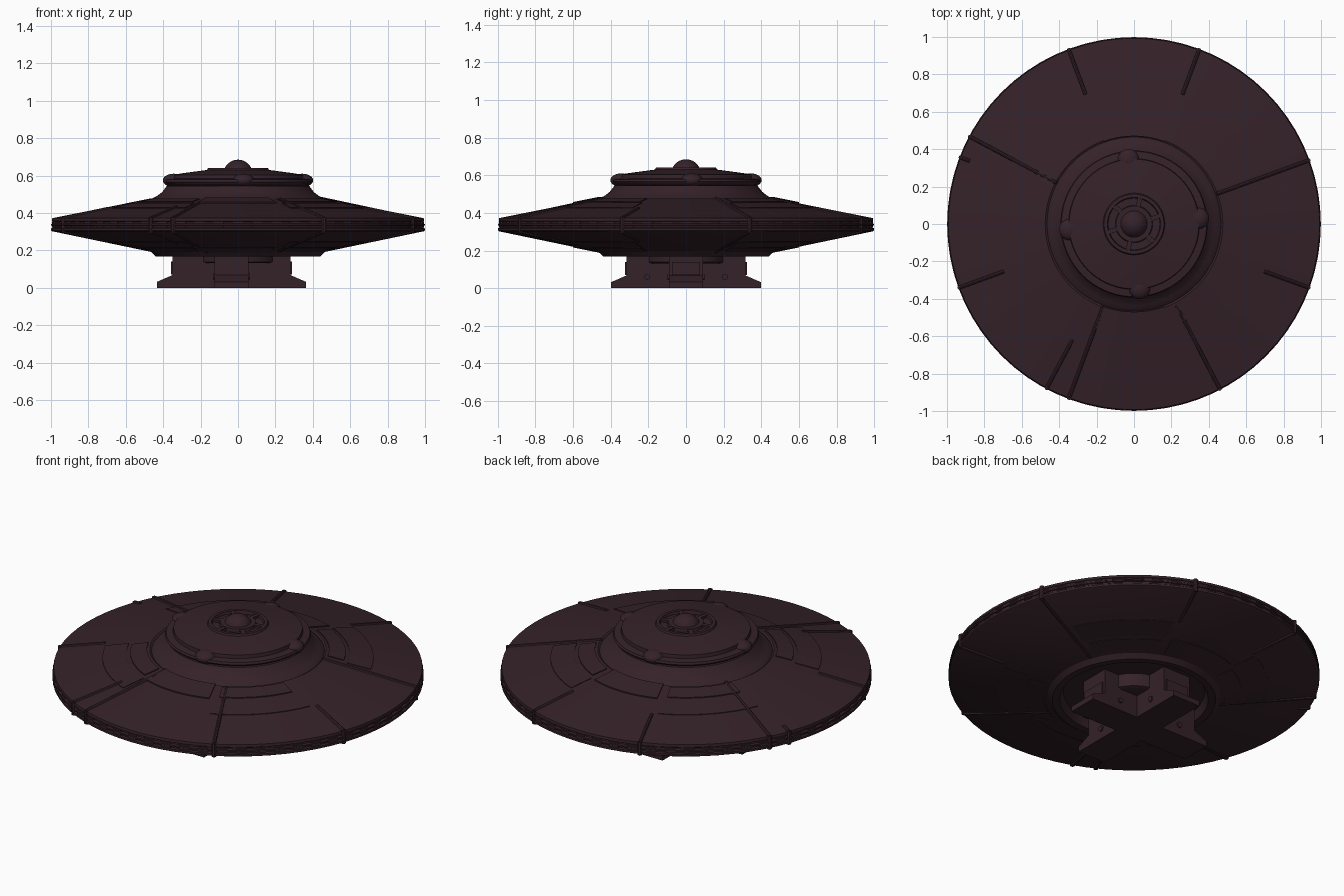
import bpy, bmesh
from math import sin, cos, pi, radians
from mathutils import Matrix, Vector

if "Cube" in bpy.data.objects:
    bpy.data.objects.remove(bpy.data.objects["Cube"])

mat = bpy.data.materials.new("dark_metal")
mat.diffuse_color = (0.035, 0.016, 0.022, 1)
mat.use_nodes = True
mat.node_tree.nodes["Principled BSDF"].inputs["Base Color"].default_value = mat.diffuse_color


def finish(name, bm, smooth=True):
    bmesh.ops.recalc_face_normals(bm, faces=bm.faces[:])
    me = bpy.data.meshes.new(name)
    bm.to_mesh(me)
    bm.free()
    ob = bpy.data.objects.new(name, me)
    bpy.context.collection.objects.link(ob)
    me.materials.append(mat)
    if smooth:
        bpy.ops.object.select_all(action='DESELECT')
        ob.select_set(True)
        bpy.context.view_layer.objects.active = ob
        bpy.ops.object.shade_smooth_by_angle(angle=radians(25))
    return ob


def lathe(name, profile, n=72):
    bm = bmesh.new()
    vs = [bm.verts.new((r, 0, z)) for r, z in profile]
    es = [bm.edges.new(p) for p in zip(vs, vs[1:])]
    bmesh.ops.spin(bm, geom=vs + es, cent=(0, 0, 0), axis=(0, 0, 1),
                   angle=2 * pi, steps=n, use_duplicate=False)
    bmesh.ops.remove_doubles(bm, verts=bm.verts[:], dist=1e-4)
    return finish(name, bm)


def top_z(r):
    return 0.372 + (0.993 - r) * 0.2


def low_z(r):
    return 0.302 - (0.993 - r) * 0.2


def sector(bm, a0, a1, r0, r1, surf, h):
    """Thin plate lying on a conical hull surface, between two angles."""
    n = max(1, round((a1 - a0) / 5))
    rings = []
    for i in range(n + 1):
        a = radians(a0 + (a1 - a0) * i / n)
        pts = [(r0, -h), (r1, -h), (r1, h), (r0, h)]
        rings.append([bm.verts.new((r * cos(a), r * sin(a), surf(r) + d)) for r, d in pts])
    for p, q in zip(rings, rings[1:]):
        for k in range(4):
            m = (k + 1) % 4
            bm.faces.new((p[k], p[m], q[m], q[k]))
    bm.faces.new(rings[0])
    bm.faces.new(rings[-1])


def box(bm, size, loc, ang=0):
    m = (Matrix.Rotation(ang, 4, 'Z') @ Matrix.Translation(loc)
         @ Matrix.Diagonal((*size, 1)))
    bmesh.ops.create_cube(bm, size=1, matrix=m)


def rod(bm, p, q, rad, seg=8):
    p, q = Vector(p), Vector(q)
    d = q - p
    m = Matrix.Translation((p + q) / 2) @ d.to_track_quat('Z', 'Y').to_matrix().to_4x4()
    bmesh.ops.create_cone(bm, cap_ends=True, segments=seg, radius1=rad, radius2=rad,
                          depth=d.length, matrix=m)


# Saucer hull with grooved rim and hollow underside
lathe("saucer_hull", [
    (0, 0.215), (0.38, 0.215), (0.40, 0.17), (0.44, 0.168), (0.465, 0.192),
    (0.993, 0.302), (0.999, 0.306), (0.999, 0.318), (0.988, 0.322), (0.988, 0.330),
    (0.999, 0.333), (0.999, 0.341), (0.988, 0.345), (0.988, 0.353), (0.995, 0.357),
    (0.993, 0.372), (0.475, 0.476), (0.465, 0.470), (0.455, 0.480), (0.435, 0.489),
    (0.405, 0.512), (0.38, 0.545), (0.30, 0.55), (0, 0.55)])

# Upper deck with central hub
lathe("upper_deck", [
    (0, 0.545), (0.36, 0.545), (0.385, 0.556), (0.393, 0.566), (0.388, 0.578),
    (0.35, 0.584), (0.347, 0.604), (0.30, 0.612), (0.165, 0.630), (0.16, 0.640),
    (0.142, 0.640), (0.138, 0.624), (0.10, 0.624), (0.096, 0.640), (0, 0.640)])
bm = bmesh.new()
for i in range(6):
    box(bm, (0.05, 0.025, 0.02), (0.12, 0, 0.628), i * pi / 3 + 0.3)
finish("hub_spokes", bm, False)


# Domes on top
def dome(name, loc, r, squash=1.0):
    bm = bmesh.new()
    bmesh.ops.create_uvsphere(bm, u_segments=24, v_segments=14, radius=r,
                              matrix=Matrix.Translation(loc) @ Matrix.Diagonal((1, 1, squash, 1)))
    finish(name, bm)


dome("top_dome", (0, 0, 0.606), 0.079)
for i in range(4):
    a = radians(5 + 90 * i)
    dome(f"side_dome_{i + 1}", (0.345 * cos(a), 0.345 * sin(a), 0.574), 0.058, 0.62)

# Raised hull plates, above and below
bm = bmesh.new()
for surf in (top_z, low_z):
    for c in (90, 270):
        sector(bm, c - 20, c + 20, 0.47, 0.60, surf, 0.007)
    for c in (45, 135, 225, 315):
        sector(bm, c - 22, c + 22, 0.60, 0.73, surf, 0.004)
        sector(bm, c - 20, c + 20, 0.49, 0.58, surf, 0.006)
finish("hull_plates", bm, False)

# Radial seam ribs ending in rim knobs: (angle, inner radius)
bm = bmesh.new()
ribs = [(20, 0.47), (69.5, 0.74), (110.5, 0.74), (152, 0.47), (159, 0.94), (200, 0.74),
        (242, 0.70), (249.5, 0.47), (297.5, 0.49), (340, 0.74)]
for ang, r0 in ribs:
    a = radians(ang)
    c, s = cos(a), sin(a)
    for surf in (top_z, low_z):
        rod(bm, (r0 * c, r0 * s, surf(r0)), (0.993 * c, 0.993 * s, surf(0.993)), 0.010)
    rod(bm, (0.991 * c, 0.991 * s, 0.298), (0.991 * c, 0.991 * s, 0.376), 0.013)
finish("seam_ribs", bm)

# Dashes set into the two rim grooves
bm = bmesh.new()
for z in (0.326, 0.349):
    for i in range(60):
        box(bm, (0.012, 0.055, 0.009), (0.988, 0, z), i * pi / 30)
finish("rim_dashes", bm, False)

# Landing gear: four flared arms around an off-centre post
cx = -0.035
outline = [(0, 0), (0.398, 0), (0.398, 0.032), (0.315, 0.068), (0.315, 0.22), (0, 0.22)]
for i, side in enumerate(("right", "back", "left", "front")):
    bm = bmesh.new()
    hw = 0.09
    face = bm.faces.new([bm.verts.new((x, -hw, z)) for x, z in outline])
    ext = bmesh.ops.extrude_face_region(bm, geom=[face])
    bmesh.ops.translate(bm, vec=(0, 2 * hw, 0),
                        verts=[v for v in ext["geom"] if isinstance(v, bmesh.types.BMVert)])
    rod(bm, (0.207, -hw - 0.008, 0.06), (0.207, hw + 0.008, 0.06), 0.016, 12)
    box(bm, (0.016, 0.15, 0.07), (0.315, 0, 0.105))
    bm.transform(Matrix.Translation((cx, 0, 0)) @ Matrix.Rotation(i * pi / 2, 4, 'Z'))
    finish(f"landing_leg_{side}", bm, False)

# Collar around the landing gear
lathe("underside_collar", [(0, 0.22), (0.205, 0.22), (0.205, 0.138), (0.19, 0.132), (0, 0.132)], 48)
